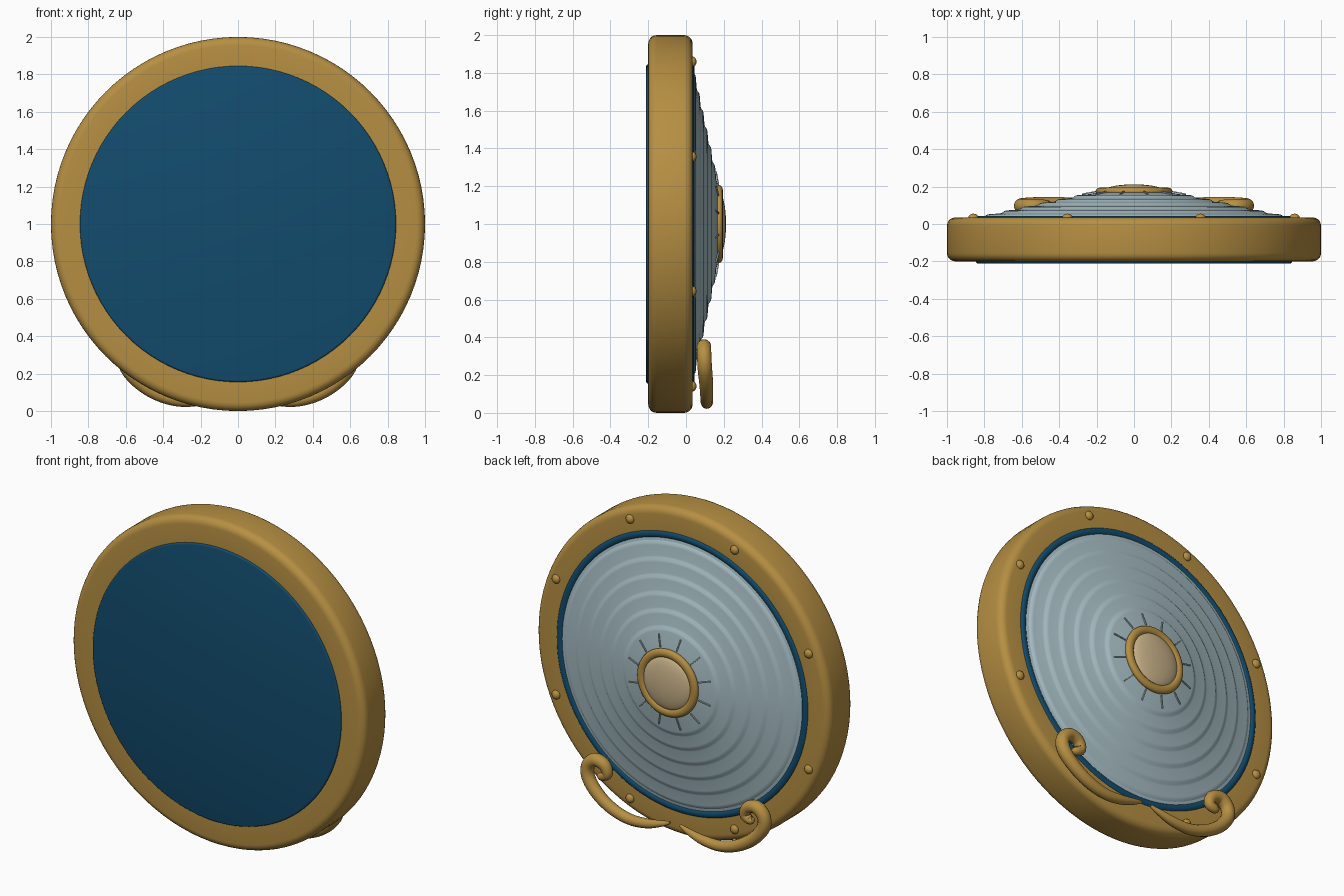
import bpy, bmesh, math
from mathutils import Matrix, Vector

if "Cube" in bpy.data.objects:
    bpy.data.objects.remove(bpy.data.objects["Cube"])

CZ = 1.0  # height of the disc centre


def material(name, rgb):
    m = bpy.data.materials.new(name)
    m.diffuse_color = (*rgb, 1)
    m.use_nodes = True
    m.node_tree.nodes["Principled BSDF"].inputs["Base Color"].default_value = m.diffuse_color
    return m


GOLD = material("gold", (0.47, 0.275, 0.055))
BLUE = material("deep_blue", (0.006, 0.072, 0.155))
SILVER = material("pale_silver", (0.39, 0.52, 0.56))
CREAM = material("cream", (0.60, 0.46, 0.26))


def finish(bm, name, mat, angle=35):
    bmesh.ops.recalc_face_normals(bm, faces=bm.faces[:])
    me = bpy.data.meshes.new(name)
    bm.to_mesh(me)
    bm.free()
    ob = bpy.data.objects.new(name, me)
    bpy.context.collection.objects.link(ob)
    me.materials.append(mat)
    smooth(ob, angle)
    return ob


def smooth(ob, angle):
    bpy.ops.object.select_all(action='DESELECT')
    ob.select_set(True)
    bpy.context.view_layer.objects.active = ob
    bpy.ops.object.shade_smooth_by_angle(angle=math.radians(angle))


def lathe(name, profile, mat, closed=False, steps=96, angle=35):
    """Spin (radius, y) points around the disc's front-back axis."""
    bm = bmesh.new()
    vs = [bm.verts.new((r, y, CZ)) for r, y in profile]
    es = [bm.edges.new(p) for p in zip(vs, vs[1:])]
    if closed:
        es.append(bm.edges.new((vs[-1], vs[0])))
    bmesh.ops.spin(bm, geom=vs + es, cent=(0, 0, CZ), axis=(0, 1, 0),
                   angle=math.tau, steps=steps)
    bmesh.ops.remove_doubles(bm, verts=bm.verts[:], dist=1e-4)
    return finish(bm, name, mat, angle)


def arc(cr, cy, rr, ry, a0, a1, n):
    return [(cr + rr * math.cos(math.radians(a0 + (a1 - a0) * i / n)),
             cy + ry * math.sin(math.radians(a0 + (a1 - a0) * i / n)))
            for i in range(n + 1)]


# Gold outer rim with rounded outer corners
rim = [(0.84, -0.2)] + arc(0.955, -0.155, 0.045, 0.045, -90, 0, 5)
rim += arc(0.955, -0.01, 0.045, 0.045, 0, 90, 5) + [(0.855, 0.035)]
lathe("outer_rim", rim, GOLD, closed=True, angle=25)

# Blue front panel and the blue bead around the back
front = [(0, -0.211)] + arc(0.835, -0.201, 0.01, 0.01, -90, 0, 3)
front += [(0.845, -0.1), (0, -0.1)]
lathe("front_panel", front, BLUE)
lathe("back_bead", arc(0.835, 0.022, 0.026, 0.022, 0, 330, 11), BLUE, closed=True)

# Stepped silver back dome
dome = [(0.825, 0.0), (0.82, 0.036)]
y = 0.036
for i in range(6):
    r = 0.80 - 0.095 * i
    dome += [(r, y + 0.004), (r - 0.012, y + 0.013), (r - 0.024, y + 0.016),
             (r - 0.085, y + 0.021)]
    y += 0.0205
dome += [(0.21, 0.167), (0, 0.170)]
lathe("stepped_dome", dome, SILVER, angle=25)

# Gold collar and cream boss in the middle
lathe("boss_collar", arc(0.18, 0.175, 0.026, 0.02, 0, 330, 11), GOLD,
      closed=True, steps=48, angle=60)
lathe("centre_boss", arc(0, 0.175, 0.165, 0.037, 0, 90, 8), CREAM, steps=48, angle=60)

# Thin radial marks around the boss
bm = bmesh.new()
for i in range(12):
    spot = (Matrix.Translation((0, 0, CZ))
            @ Matrix.Rotation(math.tau * (i + 0.5) / 12, 4, 'Y')
            @ Matrix.Translation((0.25, 0.166, 0))
            @ Matrix.Rotation(math.radians(-10), 4, 'Z')
            @ Matrix.Diagonal((0.075, 0.007, 0.007, 1)))
    bmesh.ops.create_cube(bm, size=1, matrix=spot)
finish(bm, "radial_marks", SILVER)

# Eight rivets on the back of the rim
bm = bmesh.new()
for i in range(8):
    a = math.tau * (i + 0.5) / 8
    spot = (Matrix.Translation((0.93 * math.cos(a), 0.035, CZ + 0.93 * math.sin(a)))
            @ Matrix.Diagonal((1, 0.75, 1, 1)))
    bmesh.ops.create_uvsphere(bm, u_segments=16, v_segments=10, radius=0.027, matrix=spot)
finish(bm, "rivets", GOLD, 60)

# Pair of tapered scroll feet: x, y, z, radius
SCROLL = [(0.035, 0.105, 0.105, 0.008), (0.09, 0.108, 0.085, 0.018),
          (0.19, 0.11, 0.06, 0.028), (0.31, 0.11, 0.055, 0.032),
          (0.43, 0.11, 0.09, 0.035), (0.53, 0.107, 0.155, 0.037),
          (0.595, 0.10, 0.235, 0.039), (0.598, 0.096, 0.305, 0.039),
          (0.55, 0.095, 0.350, 0.039), (0.49, 0.095, 0.335, 0.036),
          (0.468, 0.096, 0.285, 0.031), (0.505, 0.098, 0.262, 0.026),
          (0.525, 0.098, 0.272, 0.014)]


def spline(t):
    """Smooth sample along the scroll points."""
    i = min(int(t), len(SCROLL) - 2)
    f = t - i
    p = [Vector(SCROLL[min(max(i + k, 0), len(SCROLL) - 1)]) for k in (-1, 0, 1, 2)]
    return 0.5 * (2 * p[1] + (p[2] - p[0]) * f
                  + (2 * p[0] - 5 * p[1] + 4 * p[2] - p[3]) * f ** 2
                  + (3 * p[1] - p[0] - 3 * p[2] + p[3]) * f ** 3)


def scroll(name, side):
    bm = bmesh.new()
    n, sides = 60, 14
    pts = [spline(i * (len(SCROLL) - 1) / n) for i in range(n + 1)]
    rings = []
    for i, p in enumerate(pts):
        t = (pts[min(i + 1, n)] - pts[max(i - 1, 0)]).xyz
        u = t.cross(Vector((0, 1, 0))).normalized()
        v = u.cross(t).normalized()
        ring = []
        for k in range(sides):
            a = math.tau * k / sides
            q = p.xyz + p.w * (u * math.cos(a) + v * math.sin(a))
            ring.append(bm.verts.new((q.x * side, q.y, q.z)))
        rings.append(ring)
    for a, b in zip(rings, rings[1:]):
        for k in range(sides):
            m = (k + 1) % sides
            bm.faces.new((a[k], a[m], b[m], b[k]))
    bm.faces.new(rings[0])
    bm.faces.new(rings[-1])
    finish(bm, name, GOLD, 60)


scroll("scroll_foot_right", 1)
scroll("scroll_foot_left", -1)
